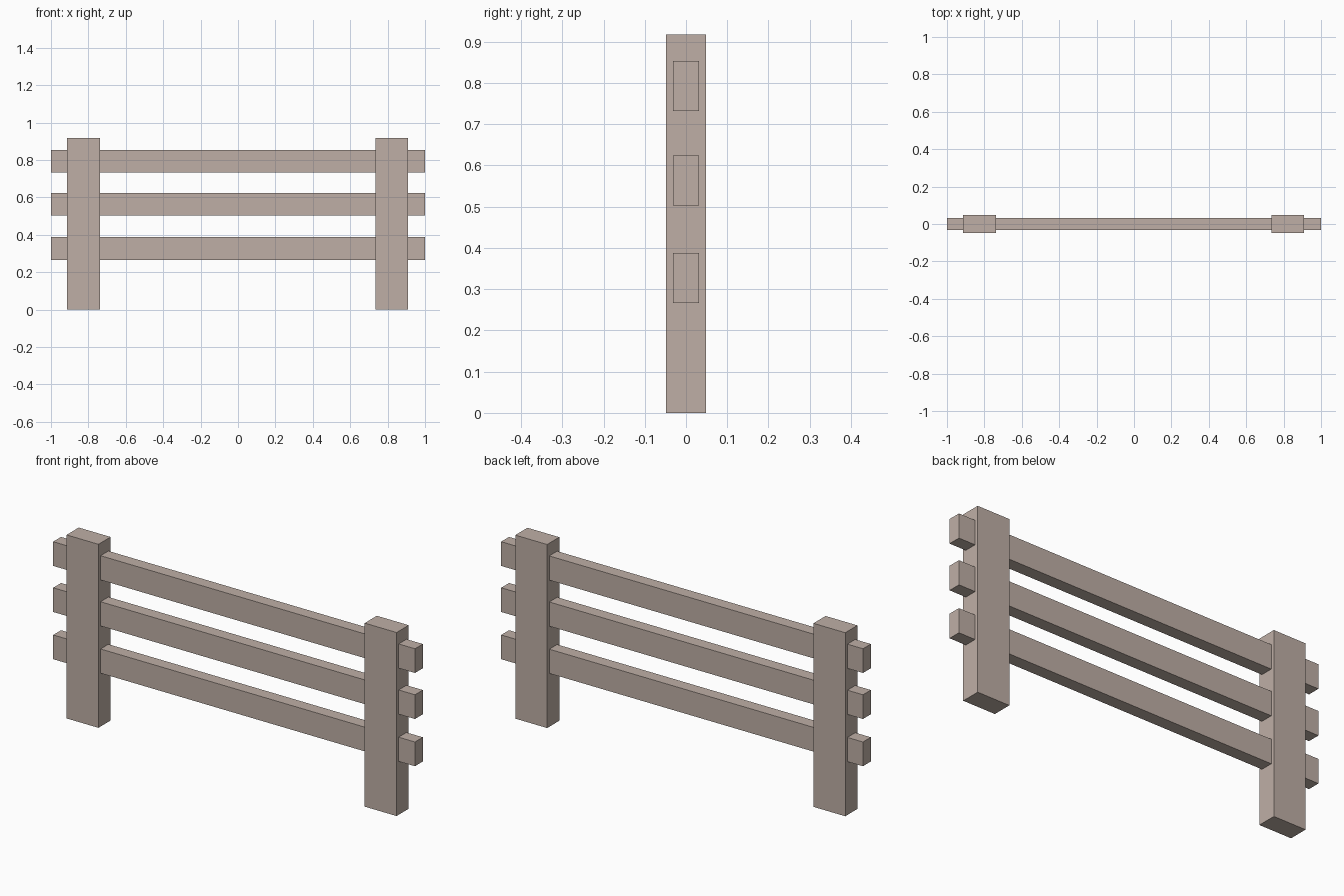
import bpy

if "Cube" in bpy.data.objects:
    bpy.data.objects.remove(bpy.data.objects["Cube"])

wood = bpy.data.materials.new("weathered_wood")
wood.diffuse_color = (0.52, 0.43, 0.38, 1.0)
wood.use_nodes = True
wood.node_tree.nodes["Principled BSDF"].inputs["Base Color"].default_value = wood.diffuse_color


def box(name, center, size):
    bpy.ops.mesh.primitive_cube_add(size=1, location=center)
    obj = bpy.context.object
    obj.name = name
    obj.scale = size
    bpy.ops.object.transform_apply(location=False, rotation=False, scale=True)
    obj.data.materials.append(wood)
    return obj


# Two upright posts standing on the ground
POST_HEIGHT = 0.917
for side, x in (("left", -0.826), ("right", 0.822)):
    box(f"{side}_post", (x, 0, POST_HEIGHT / 2), (0.176, 0.096, POST_HEIGHT))

# Three horizontal rails running through both posts
for level, z in (("lower", 0.327), ("middle", 0.563), ("upper", 0.793)):
    box(f"{level}_rail", (0, 0, z), (2.0, 0.062, 0.121))
